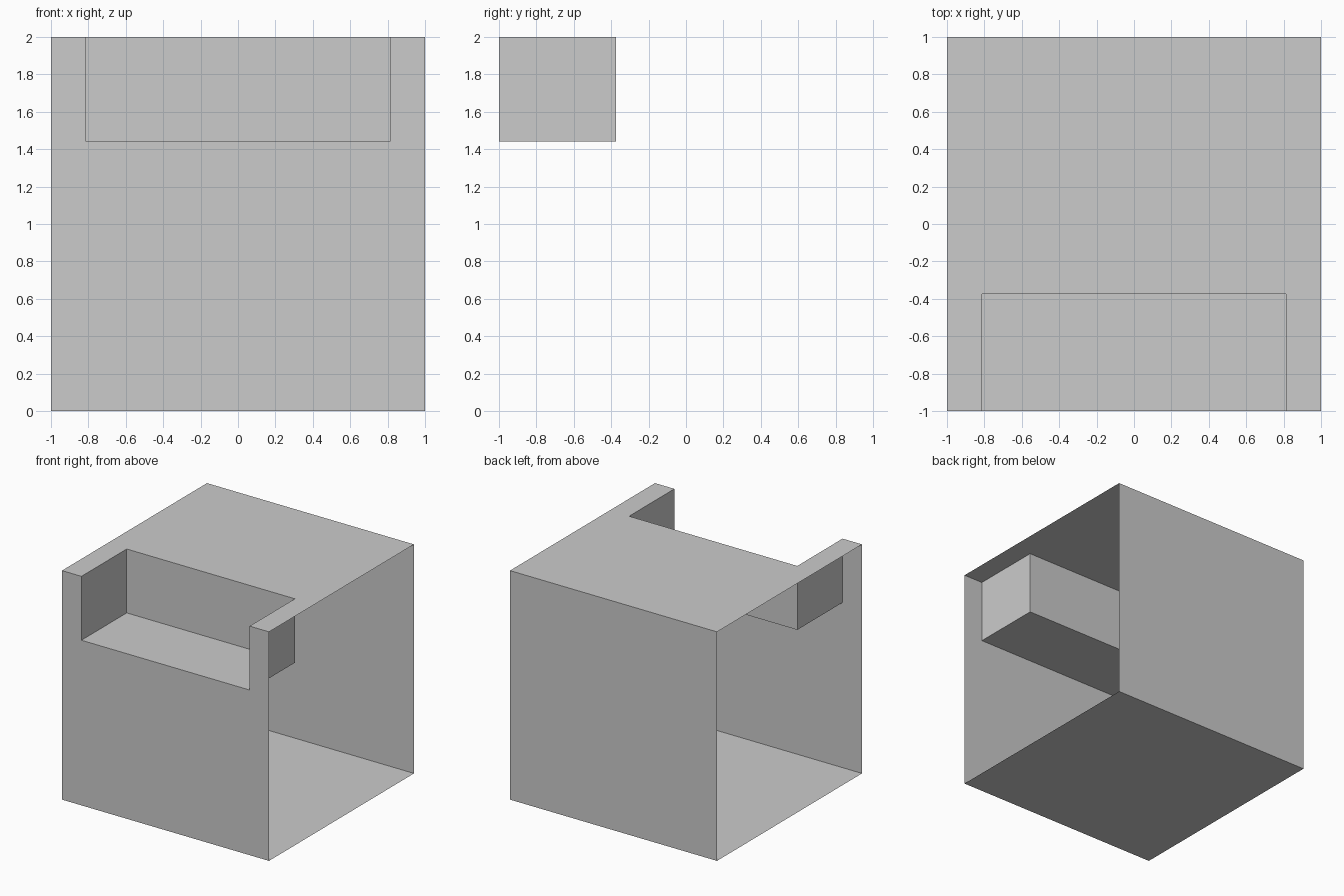
import bpy, bmesh

if "Cube" in bpy.data.objects:
    bpy.data.objects.remove(bpy.data.objects["Cube"])

NX, NY, NZ = 0.8125, -0.375, 1.442   # notch half width, back and floor

# Cross-sections in (y, z): full square at the ends, stepped in the middle
SQUARE = [(-1, 0), (1, 0), (1, 2), (NY, 2), (-1, 2), (-1, NZ)]
STEPPED = [(-1, 0), (1, 0), (1, 2), (NY, 2), (NY, NZ), (-1, NZ)]


def add_sleeve(bm, profile, x0, x1):
    """Sweep a closed profile along x, leaving the ends open."""
    rings = [[bm.verts.new((x, y, z)) for y, z in profile] for x in (x0, x1)]
    n = len(profile)
    for i in range(n):
        j = (i + 1) % n
        bm.faces.new((rings[0][i], rings[0][j], rings[1][j], rings[1][i]))


bm = bmesh.new()

# Open-ended shell: two end sleeves and the stepped middle
add_sleeve(bm, SQUARE, -1, -NX)
add_sleeve(bm, STEPPED, -NX, NX)
add_sleeve(bm, SQUARE, NX, 1)

# Side walls of the notch
for x in (-NX, NX):
    corners = [(-1, NZ), (NY, NZ), (NY, 2), (-1, 2)]
    if x > 0:
        corners.reverse()
    bm.faces.new([bm.verts.new((x, y, z)) for y, z in corners])

bmesh.ops.remove_doubles(bm, verts=bm.verts, dist=1e-4)

mesh = bpy.data.meshes.new("notched_shell")
bm.to_mesh(mesh)
bm.free()
shell = bpy.data.objects.new("notched_shell", mesh)
bpy.context.collection.objects.link(shell)

# Turn the sweep faces outward
for poly in mesh.polygons:
    c, n = poly.center, poly.normal
    if abs(n.x) > 0.5:
        wrong = n.x * c.x > 0
    elif abs(n.y) > 0.5:
        wrong = (n.y > 0) != (c.y > 0)
    else:
        wrong = (n.z > 0) != (c.z > 1)
    if wrong:
        poly.flip()
mesh.update()
